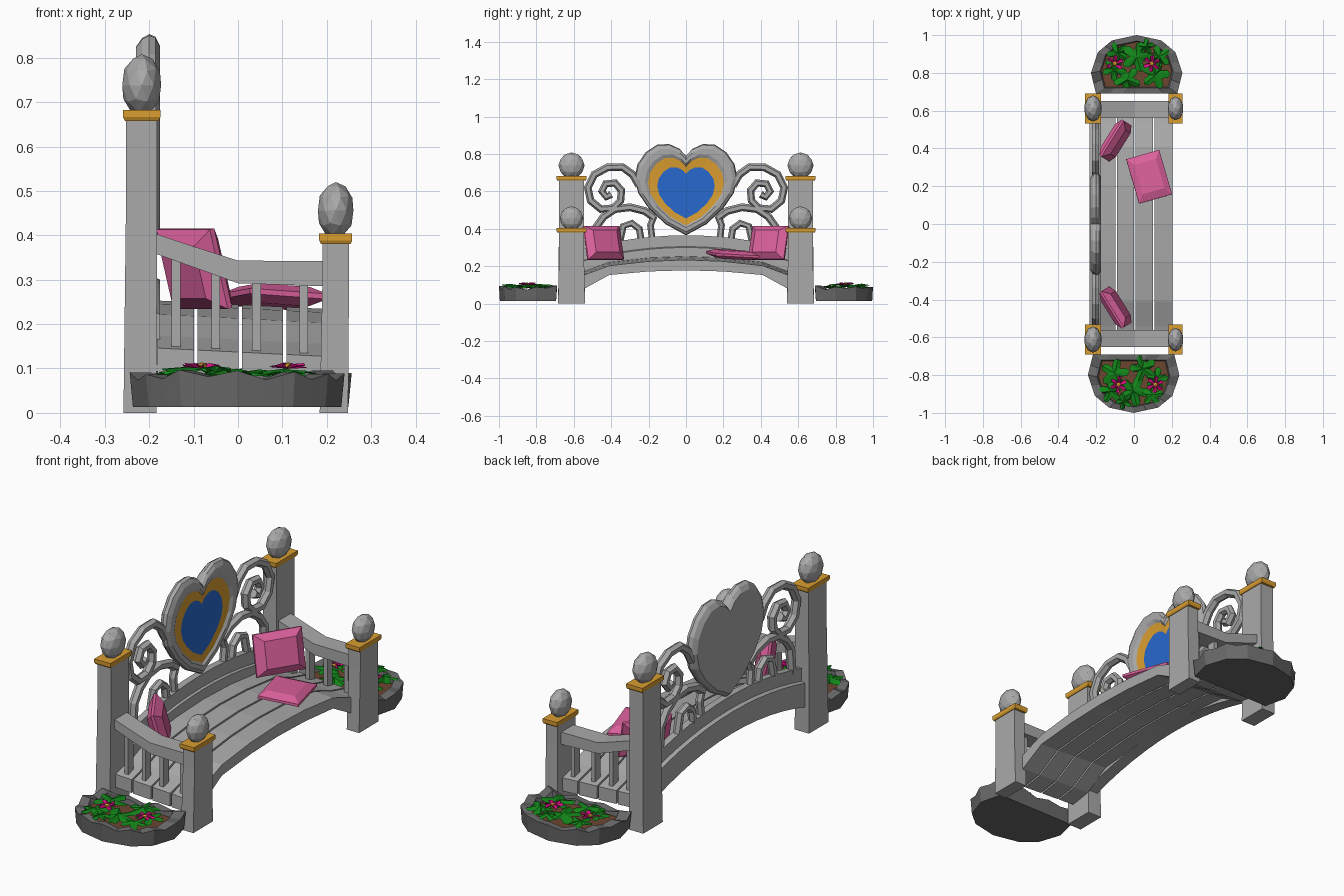
import bpy, bmesh, math, random
from mathutils import Vector, Matrix

random.seed(4)
cube = bpy.data.objects.get("Cube")
if cube:
    bpy.data.objects.remove(cube, do_unlink=True)


def material(name, r, g, b):
    m = bpy.data.materials.new(name)
    m.use_nodes = True
    m.diffuse_color = (r, g, b, 1)
    bsdf = next(n for n in m.node_tree.nodes if n.type == 'BSDF_PRINCIPLED')
    bsdf.inputs["Base Color"].default_value = (r, g, b, 1)
    bsdf.inputs["Roughness"].default_value = 0.8
    return m


stone = material("light stone", .40, .40, .40)
dark_stone = material("dark stone", .14, .14, .14)
gold = material("gold", .70, .34, .03)
blue = material("blue", .02, .14, .62)
pink = material("pink cloth", .72, .12, .34)
green = material("leaf green", .006, .24, .01)
magenta = material("petal magenta", .68, .004, .22)
brown = material("soil brown", .15, .06, .03)


def finish(name, bm, mats):
    bmesh.ops.recalc_face_normals(bm, faces=bm.faces)
    me = bpy.data.meshes.new(name)
    bm.to_mesh(me)
    bm.free()
    for m in mats:
        me.materials.append(m)
    ob = bpy.data.objects.new(name, me)
    bpy.context.scene.collection.objects.link(ob)
    return ob


def loft(name, rings, mats, band=None):
    """Skin closed rings and cap both ends; band(i) picks the material of strip i."""
    bm = bmesh.new()
    vs = [[bm.verts.new(p) for p in ring] for ring in rings]
    n = len(vs[0])
    bm.faces.new(vs[0])
    for i in range(len(vs) - 1):
        for j in range(n):
            k = (j + 1) % n
            f = bm.faces.new((vs[i][j], vs[i][k], vs[i + 1][k], vs[i + 1][j]))
            f.material_index = band(i) if band else 0
    f = bm.faces.new(vs[-1])
    f.material_index = len(mats) - 1
    return finish(name, bm, mats)


def rect(x0, x1, y0, y1, z):
    return [(x0, y0, z), (x1, y0, z), (x1, y1, z), (x0, y1, z)]


def ball(name, centre, size, mat, sub=2):
    bm = bmesh.new()
    bmesh.ops.create_icosphere(bm, subdivisions=sub, radius=1)
    bm.transform(Matrix.Translation(centre) @ Matrix.Diagonal((*size, 1)))
    return finish(name, bm, [mat])


def tube(name, path, r, x):
    """Six-sided tube along a path in the y-z plane."""
    rings = []
    for i, p in enumerate(path):
        a, b = path[max(i - 1, 0)], path[min(i + 1, len(path) - 1)]
        d = Vector((b[0] - a[0], b[1] - a[1])).normalized()
        ring = []
        for k in range(6):
            t = k * math.pi / 3
            o = r * math.cos(t)
            ring.append((x + r * math.sin(t), p[0] - d.y * o, p[1] + d.x * o))
        rings.append(ring)
    return loft(name, rings, [stone])


# Posts with gold collars and faceted balls
def post(side, label, x, half, top, s_ball, z_ball):
    y = side * .612
    loft(label + "_post", [rect(x - half - .006, x + half - .002, y - .072, y + .072, 0),
                           rect(x - half, x + half, y - .066, y + .066, top * .75),
                           rect(x - half, x + half, y - .066, y + .066, top)], [stone])
    g = half + .007
    loft(label + "_collar", [rect(x - g + .004, x + g - .004, y - .076, y + .076, top - .004),
                             rect(x - g, x + g, y - .08, y + .08, top + .004),
                             rect(x - g, x + g, y - .08, y + .08, top + .02)], [gold])
    ball(label + "_ball", (x, y, z_ball), s_ball, stone)


# Scroll ornaments of the backrest
spiral = [(.25, .63), (.285, .69), (.34, .73), (.42, .728), (.49, .69), (.525, .62), (.51, .55),
          (.455, .505), (.39, .51), (.35, .55), (.345, .605), (.38, .645), (.43, .64), (.45, .6),
          (.425, .57), (.4, .585)]
long_arch = [(.17, .46), (.22, .495), (.3, .515), (.38, .505), (.44, .465), (.48, .41), (.49, .29)]
small_arch = [(.24, .34), (.25, .4), (.29, .43), (.335, .415), (.355, .33)]
stem = [(.17, .47), (.19, .42), (.18, .34)]

for s in (-1, 1):
    end = "left_end_" if s > 0 else "right_end_"
    post(s, end + "back", -.217, .035, .662, (.046, .07, .07), .738)
    post(s, end + "front", .22, .03, .384, (.042, .063, .064), .456)
    # Arm rail and balusters
    arm = [(-.19, .405, .36), (-.1, .375, .328), (0, .343, .292), (.2, .342, .285)]
    loft(end + "arm_rail", [[(x, s * .56, b), (x, s * .65, b), (x, s * .65, t), (x, s * .56, t)]
                            for x, t, b in arm], [stone])
    for x, top in ((-.14, .36), (-.05, .325), (.042, .305), (.148, .305)):
        loft(end + "baluster", [rect(x - .01, x + .01, s * .605 - .02, s * .605 + .02, z)
                                for z in (.13, top)], [stone])
    for name, path, r in (("scroll", spiral, .021), ("long_arch", long_arch, .021),
                          ("small_arch", small_arch, .019), ("stem", stem, .018)):
        tube(end + name, [(s * y, z) for y, z in path], r, -.203)

# Arched seat planks: half profile of y, top z, bottom z
half_seat = [(0, .244, .188), (.2, .236, .182), (.41, .213, .163), (.54, .165, .092), (.645, .137, .075)]
seat = [(-y, t, b) for y, t, b in half_seat[:0:-1]] + half_seat
edges = (-.185, -.095, .005, .105, .208)
for x0, x1 in zip(edges, edges[1:]):
    x0, x1 = x0 + .004, x1 - .004
    loft("seat_plank", [[(x0, y, t - .05 * x0), (x1, y, t - .05 * x1),
                         (x1, y, b - .05 * x1), (x0, y, b - .05 * x0)] for y, t, b in seat], [stone])

# Arched backrest rail, stepped at mid height
rings = []
for i in range(-6, 7):
    y = i * .095
    t = .365 - .24 * y * y
    low = .2 - .28 * y * y
    rings.append([(x, y, z) for x, z in ((-.218, t), (-.186, t), (-.186, t - .06), (-.176, t - .065),
                                         (-.176, low), (-.236, low), (-.236, t - .065), (-.218, t - .06))])
loft("back_rail", rings, [stone])

# Heart panel: stone frame, gold bevel, blue centre
half = [(0, .79), (.035, .828), (.09, .853), (.155, .85), (.215, .81), (.26, .745), (.275, .67),
        (.255, .59), (.2, .51), (.11, .425), (0, .365)]
outline = half + [(-y, z) for y, z in half[-2:0:-1]]
layers = [(-.23, .9), (-.216, .97), (-.2, 1), (-.186, .98), (-.176, .91), (-.176, .8), (-.184, .74),
          (-.187, .56)]
loft("heart_panel", [[(x, y * k, .57 + (z - .57) * k) for y, z in outline] for x, k in layers],
     [stone, gold, blue], lambda i: 1 if i == len(layers) - 2 else 0)


# Cushions: flat centre, sloped border, thin seam
def cushion(name, centre, w, h, thick, rot):
    rings = []
    for z, k in ((-thick, .66), (-.006, 1), (.006, 1), (thick, .66)):
        rings.append([rot @ Vector(p) + Vector(centre)
                      for p in rect(-w * k / 2, w * k / 2, -h * k / 2, h * k / 2, z)])
    loft(name, rings, [pink])


def turn(angle, axis):
    return Matrix.Rotation(math.radians(angle), 3, axis)


for s in (-1, 1):
    cushion("left_cushion" if s > 0 else "right_cushion", (-.098, s * .442, .325), .185, .225, .033,
            turn(-s * 32, 'Z') @ turn(75, 'Y'))
cushion("flat_cushion", (.08, .25, .262), .182, .245, .022, turn(16, 'Z') @ turn(4, 'Y') @ turn(-3, 'X'))


# Flower beds
def rosette(name, centre, r, lobes, depth, rise, mat, spin):
    """Lobed leaf cluster or blossom with a raised middle."""
    bm = bmesh.new()
    mid = bm.verts.new(centre + Vector((0, 0, rise)))
    rim = []
    n = lobes * 4
    for i in range(n):
        a = 2 * math.pi * i / n
        q = r * (1 - depth + depth * abs(math.cos(lobes * a / 2)))
        rim.append(bm.verts.new(centre + Vector((q * math.cos(a + spin), q * math.sin(a + spin),
                                                 random.uniform(-.006, .008)))))
    for i in range(n):
        bm.faces.new((mid, rim[i], rim[(i + 1) % n]))
    finish(name, bm, [mat])


corner = [(.215, .69), (.242, .8), (.205, .91), (.13, .972), (0, 1.0)]
bed = corner + [(-x, y) for x, y in corner[-2::-1]]
rim = []
for i, (x, y) in enumerate(bed):
    x2, y2 = bed[(i + 1) % len(bed)]
    parts = 6 if i == len(bed) - 1 else 2
    rim += [(x + (x2 - x) * k / parts, y + (y2 - y) * k / parts) for k in range(parts)]
for s in (-1, 1):
    end = "left_bed_" if s > 0 else "right_bed_"
    ox = s * .008 + .006
    tops = [(.078 if i % 2 else .092) + random.uniform(-.006, .006) for i in range(len(rim))]

    def ring(k, heights):
        return [(ox + s * x * k, s * (.845 + (y - .845) * k), z) for (x, y), z in zip(rim, heights)]
    flat = [.013] * len(rim)
    soil = [.066] * len(rim)
    loft(end + "wall", [ring(.97, flat), ring(1, tops), ring(.8, tops), ring(.77, soil)],
         [dark_stone, brown])
    # Leaves and blossoms
    for x, y, r in ((.1, .79, .08), (-.05, .765, .075), (-.12, .82, .065), (0, .885, .085),
                    (.12, .885, .065), (-.1, .905, .06), (.05, .94, .045)):
        rosette(end + "leaves", Vector((ox + s * x, s * y, random.uniform(.084, .096))), r, 5, .55,
                .012, green, random.uniform(0, 6))
    for x in (.08, -.115):
        c = Vector((ox + s * x, s * .85, .106))
        rosette(end + "blossom", c, .048, 6, .65, -.006, magenta, .4)
        ball(end + "blossom_heart", c, (.013, .013, .008), gold, 1)
